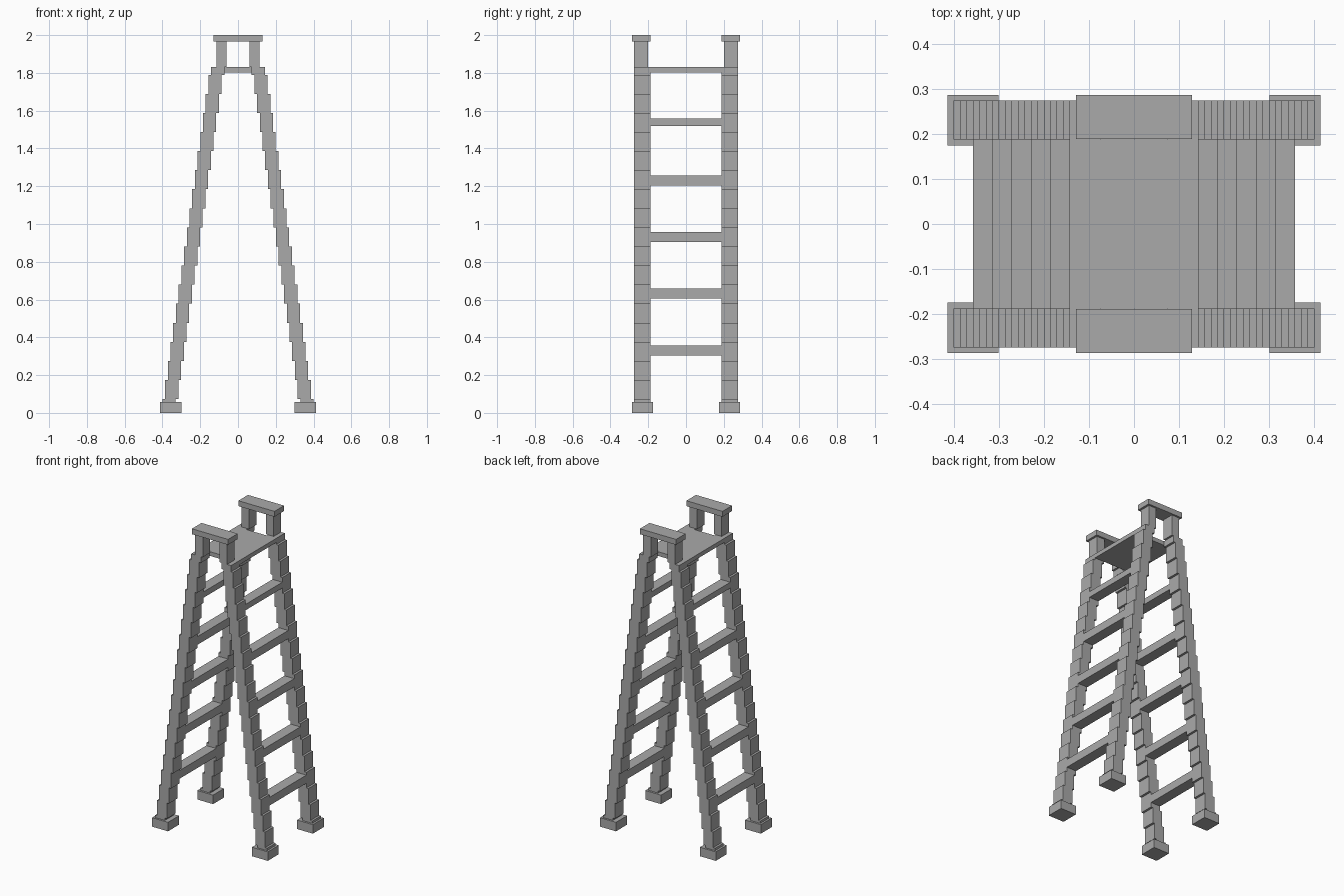
import bpy
import bmesh
from mathutils import Matrix, Vector

cube = bpy.data.objects.get("Cube")
if cube:
    bpy.data.objects.remove(cube, do_unlink=True)

grey = bpy.data.materials.new("plain_grey")
grey.use_nodes = True
GREY = (0.4, 0.4, 0.4, 1)
grey.diffuse_color = GREY
grey.node_tree.nodes["Principled BSDF"].inputs["Base Color"].default_value = GREY


def add_box(bm, x, y, z):
    """Box from (min, max) pairs on each axis."""
    lo, hi = Vector((x[0], y[0], z[0])), Vector((x[1], y[1], z[1]))
    matrix = Matrix.Translation((lo + hi) / 2) @ Matrix.Diagonal((*(hi - lo), 1))
    bmesh.ops.create_cube(bm, size=1, matrix=matrix)


def make_part(name, boxes, mirror_x=1, mirror_y=1):
    """Mesh object built from boxes given for the +x +y quarter."""
    bm = bmesh.new()
    for x, y, z in boxes:
        add_box(bm, *[sorted(p) for p in (
            [v * mirror_x for v in x], [v * mirror_y for v in y], z)])
    mesh = bpy.data.meshes.new(name)
    bm.to_mesh(mesh)
    bm.free()
    mesh.materials.append(grey)
    obj = bpy.data.objects.new(name, mesh)
    bpy.context.collection.objects.link(obj)


STEPS = 18
FOOT_TOP = 0.058
DECK_TOP = 1.83
LEG_DEPTH = 0.07
LEG_Y = (0.187, 0.274)


def outer(i):
    return 0.4 - 0.0143 * i


def step_top(i):
    return min(0.073 + 0.101 * i, DECK_TOP)


# Each leg is a staggered stack of blocks
leg_blocks = []
for i in range(STEPS + 1):
    bottom = FOOT_TOP if i == 0 else step_top(i - 1)
    leg_blocks.append(((outer(i) - LEG_DEPTH, outer(i)), LEG_Y, (bottom, step_top(i))))

for side, sx in (("left", 1), ("right", -1)):
    for end, sy in (("back", 1), ("front", -1)):
        tag = f"{end}_{side}"
        make_part(f"{tag}_leg", leg_blocks, sx, sy)
        make_part(f"{tag}_foot", [((0.3, 0.413), (0.174, 0.286), (0, FOOT_TOP))], sx, sy)
        make_part(f"{tag}_post", [((0.06, 0.115), (0.2, 0.274), (DECK_TOP, 1.965))], sx, sy)

    # Rungs sit flush with every third leg block
    for n in range(5):
        x = outer(3 * n + 3)
        top = 0.358 + 0.3 * n
        height = 0.053 if n < 4 else 0.038
        make_part(f"{side}_rung_{n + 1}",
                  [((x - LEG_DEPTH, x), (-LEG_Y[0], LEG_Y[0]), (top - height, top))], sx)

# Standing platform and the two handrails
deck_x = outer(STEPS)
make_part("platform", [((-deck_x, deck_x), (-LEG_Y[0], LEG_Y[0]), (1.803, DECK_TOP))])
for end, sy in (("back", 1), ("front", -1)):
    make_part(f"{end}_handrail", [((-0.129, 0.129), (0.188, 0.286), (1.965, 2))], 1, sy)
